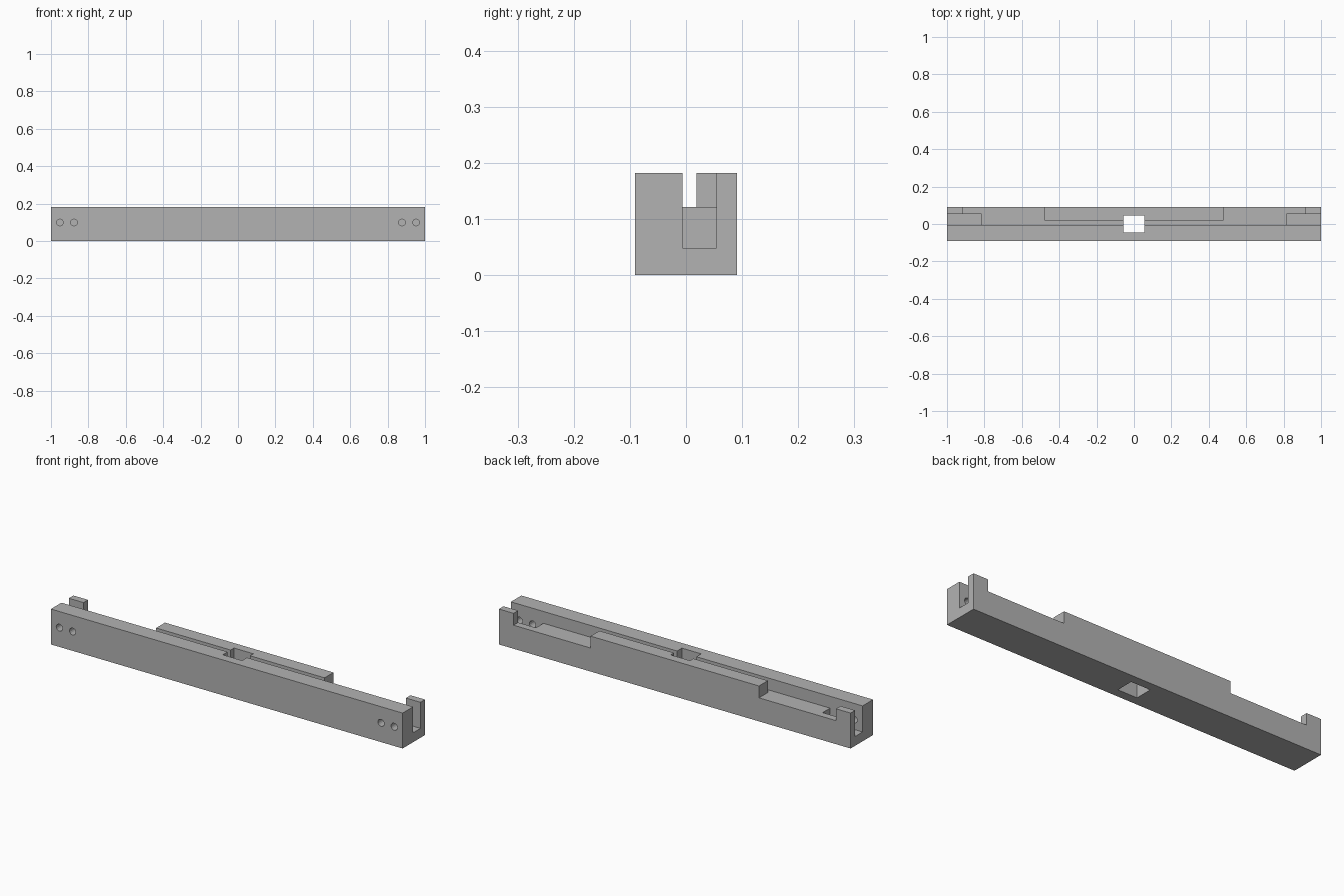
import bpy
import math

cube = bpy.data.objects.get("Cube")
if cube:
    bpy.data.objects.remove(cube, do_unlink=True)

# Overall sizes
DEPTH, HEIGHT = 0.091, 0.182      # half depth, full height
SHELF, SLOT = 0.121, -0.006       # shelf level, inner face of the front wall

grey = bpy.data.materials.new("plain grey")
grey.use_nodes = True
grey.diffuse_color = (0.45, 0.45, 0.45, 1)
grey.node_tree.nodes["Principled BSDF"].inputs["Base Color"].default_value = (0.45, 0.45, 0.45, 1)


def box(name, low, high):
    centre = [(a + b) / 2 for a, b in zip(low, high)]
    bpy.ops.mesh.primitive_cube_add(size=1, location=centre)
    ob = bpy.context.object
    ob.name = name
    ob.scale = [b - a for a, b in zip(low, high)]
    bpy.ops.object.transform_apply(location=True, rotation=True, scale=True)
    ob.data.materials.append(grey)
    return ob


def cut(target, cutter):
    cutter.hide_render = True
    mod = target.modifiers.new("cut", "BOOLEAN")
    mod.operation = "DIFFERENCE"
    mod.solver = "EXACT"
    mod.object = cutter
    bpy.ops.object.select_all(action="DESELECT")
    target.select_set(True)
    bpy.context.view_layer.objects.active = target
    bpy.ops.object.modifier_apply(modifier=mod.name)
    bpy.data.objects.remove(cutter, do_unlink=True)


# Solid bar
rail = box("slotted_rail", (-1, -DEPTH, 0), (1, DEPTH, HEIGHT))

# Long slot behind the front wall
cut(rail, box("slot_cutter", (-1.1, SLOT, SHELF), (1.1, 0.019, 0.3)))

for side in (-1, 1):
    # Lowered shelf between the middle lip and the end post
    xs = sorted((side * 0.479, side * 0.917))
    cut(rail, box("shelf_cutter", (xs[0], SLOT, SHELF), (xs[1], 0.2, 0.3)))

    # Deep open pocket at the end
    xs = sorted((side * 0.815, side * 1.1))
    cut(rail, box("pocket_cutter", (xs[0], SLOT, 0.048), (xs[1], 0.054, 0.3)))

    # Pair of screw holes through the front wall
    for x in (0.877, 0.952):
        bpy.ops.mesh.primitive_cylinder_add(
            vertices=16, radius=0.018, depth=0.12,
            location=(side * x, -0.04 - 0.02, 0.099), rotation=(math.pi / 2, 0, 0))
        hole = bpy.context.object
        hole.data.materials.append(grey)
        cut(rail, hole)

# Rectangular opening right through the middle
cut(rail, box("opening_cutter", (-0.055, -0.045, -0.1), (0.055, 0.046, 0.3)))
